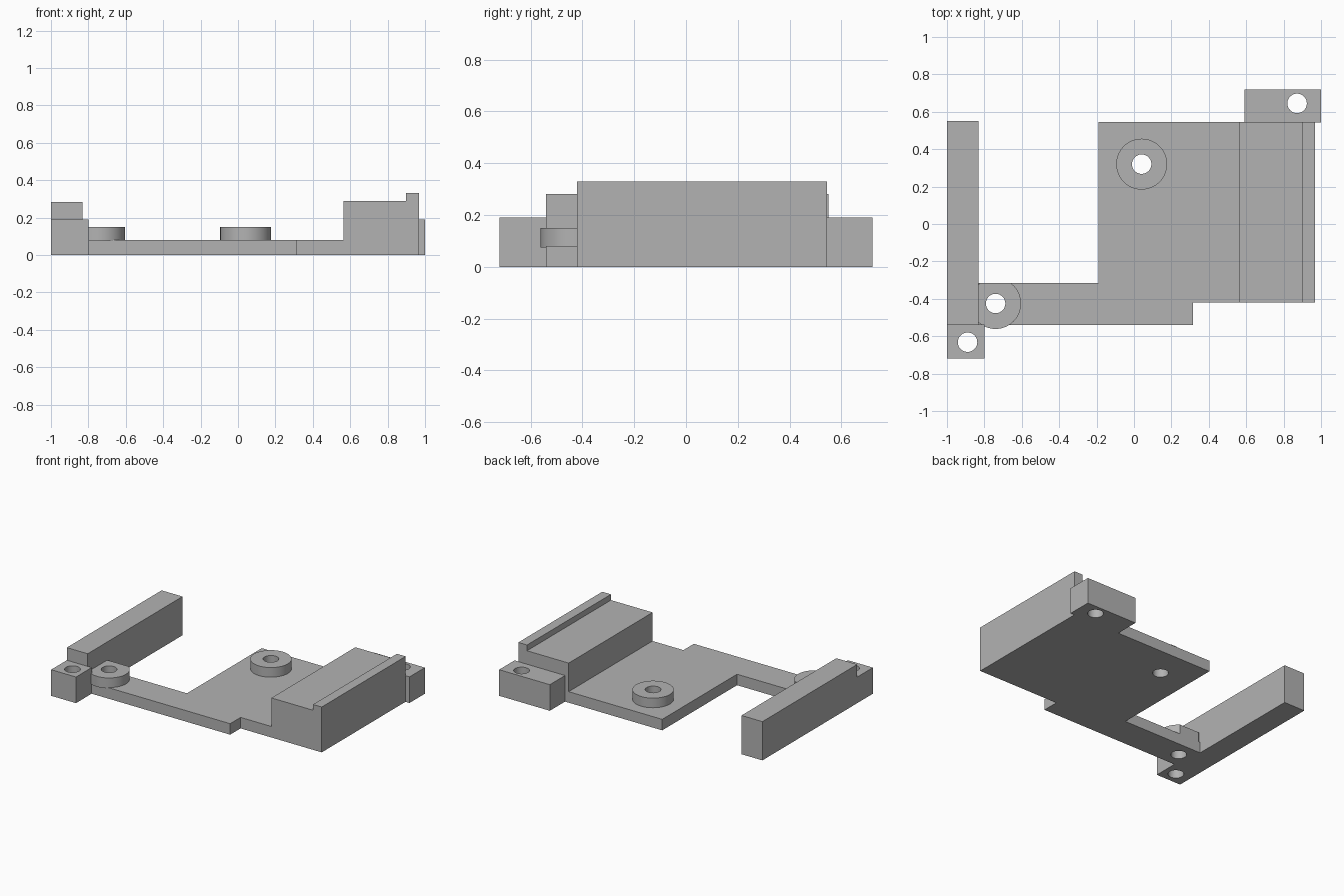
import bpy, bmesh, math

if "Cube" in bpy.data.objects:
    bpy.data.objects.remove(bpy.data.objects["Cube"])

grey = bpy.data.materials.new("plain grey")
grey.diffuse_color = (0.45, 0.45, 0.45, 1)
grey.use_nodes = True
grey.node_tree.nodes["Principled BSDF"].inputs["Base Color"].default_value = grey.diffuse_color


def prism(name, pts, lo, hi, axis="z"):
    """Extrude a closed outline along z (xy points) or along y (xz points)."""
    place = (lambda a, b, c: (a, b, c)) if axis == "z" else (lambda a, b, c: (a, c, b))
    bm = bmesh.new()
    face = bm.faces.new([bm.verts.new(place(a, b, lo)) for a, b in pts])
    new = bmesh.ops.extrude_face_region(bm, geom=[face])["geom"]
    top = [v for v in new if isinstance(v, bmesh.types.BMVert)]
    bmesh.ops.translate(bm, verts=top, vec=place(0, 0, hi - lo))
    bmesh.ops.recalc_face_normals(bm, faces=bm.faces)
    mesh = bpy.data.meshes.new(name)
    bm.to_mesh(mesh)
    bm.free()
    mesh.materials.append(grey)
    ob = bpy.data.objects.new(name, mesh)
    bpy.context.collection.objects.link(ob)
    return ob


def rect(x0, x1, y0, y1):
    return [(x0, y0), (x1, y0), (x1, y1), (x0, y1)]


def circle(x, y, r, n=64):
    return [(x + r * math.cos(2 * math.pi * i / n),
             y + r * math.sin(2 * math.pi * i / n)) for i in range(n)]


def combine(target, other, operation):
    mod = target.modifiers.new(operation, "BOOLEAN")
    mod.operation, mod.solver, mod.object = operation, "EXACT", other
    bpy.context.view_layer.objects.active = target
    bpy.ops.object.modifier_apply(modifier=mod.name)
    bpy.data.objects.remove(other)


ARM_BACK = -0.315

# Thin base plate with the arm reaching to the left rail
bracket = prism("mounting_bracket", [
    (-0.9, -0.54), (0.315, -0.54), (0.315, -0.42), (0.7, -0.42), (0.7, 0.545),
    (-0.19, 0.545), (-0.19, ARM_BACK), (-0.9, ARM_BACK)], 0, 0.08)

# Stepped block on the right, with its raised lip
block = prism("stepped_block", [
    (0.563, 0), (0.968, 0), (0.968, 0.33), (0.898, 0.33), (0.898, 0.288),
    (0.563, 0.288)], -0.42, 0.545, "y")

# Left rail and the two screw tabs
rail = prism("left_rail", rect(-1, -0.832, -0.54, 0.55), 0, 0.282)
front_tab = prism("front_tab", rect(-1, -0.8, -0.72, -0.538), 0, 0.19)
back_tab = prism("back_tab", rect(0.592, 1, 0.543, 0.72), 0, 0.19)

# Round bosses; the arm boss is trimmed flush with the back of the arm
plate_boss = prism("plate_boss", circle(0.041, 0.32, 0.136), 0.07, 0.15)
arm = circle(-0.74, -0.425, 0.136)
dx = math.sqrt(0.136 ** 2 - (ARM_BACK + 0.425) ** 2)
right = [p for p in arm if p[1] < ARM_BACK and p[0] >= -0.74]
left = [p for p in arm if p[1] < ARM_BACK and p[0] < -0.74]
right.sort(key=lambda p: p[1])
left.sort(key=lambda p: -p[1])
arm_boss = prism("arm_boss", right + [(-0.74 + dx, ARM_BACK), (-0.74 - dx, ARM_BACK)] + left,
                 0.074, 0.15)

for part in (block, rail, front_tab, back_tab, plate_boss, arm_boss):
    combine(bracket, part, "UNION")

# Screw holes straight through bosses and tabs
for x, y in ((0.041, 0.32), (-0.74, -0.425), (-0.89, -0.632), (0.872, 0.645)):
    combine(bracket, prism("hole_cutter", circle(x, y, 0.052, 48), -0.2, 0.6), "DIFFERENCE")

# Smooth round walls, crisp edges
bracket.select_set(True)
bpy.context.view_layer.objects.active = bracket
bpy.ops.object.shade_smooth_by_angle(angle=math.radians(30))
